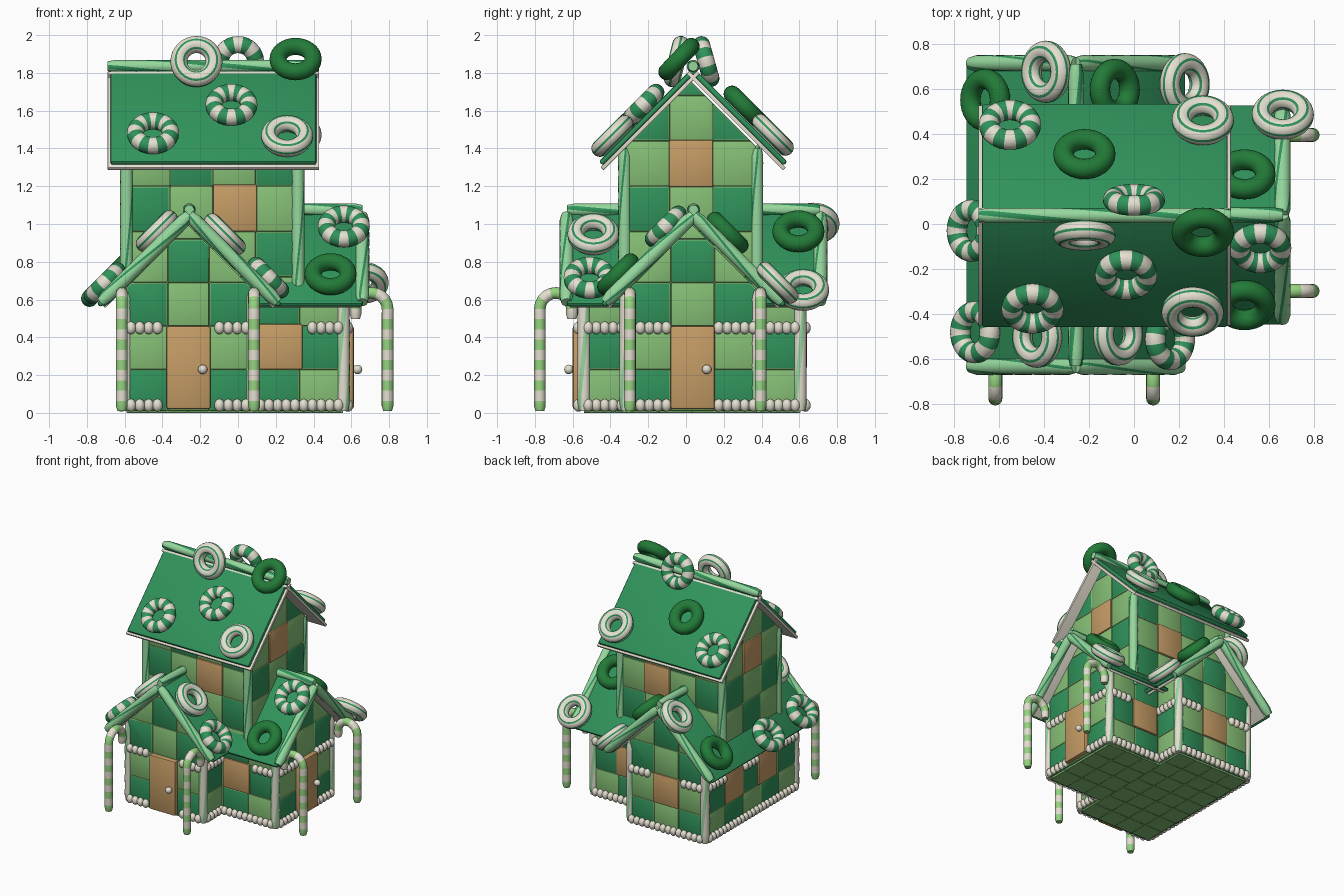
import bpy, bmesh, math
from mathutils import Vector as V, Matrix

if "Cube" in bpy.data.objects:
    bpy.data.objects.remove(bpy.data.objects["Cube"])

def mat(name, *rgb):
    m = bpy.data.materials.new(name)
    lin = [(c / 255 / 12.92) if c < 11 else ((c / 255 + .055) / 1.055) ** 2.4 for c in rgb]
    m.diffuse_color = (*lin, 1)
    m.use_nodes = True
    m.node_tree.nodes["Principled BSDF"].inputs["Base Color"].default_value = m.diffuse_color
    return m

DARK, LIGHT = mat("sea green", 48, 147, 91), mat("light green", 134, 192, 118)
WOOD, CREAM = mat("biscuit", 198, 157, 102), mat("cream icing", 228, 223, 208)
DEEP, CANE = mat("deep green", 34, 122, 56), mat("cane green", 150, 211, 130)
MINT = mat("mint", 150, 216, 158)
X, Y, Z = V((1, 0, 0)), V((0, 1, 0)), V((0, 0, 1))

def finish(name, bm, *mats):
    bmesh.ops.recalc_face_normals(bm, faces=bm.faces)
    me = bpy.data.meshes.new(name)
    bm.to_mesh(me)
    bm.free()
    for m in mats:
        me.materials.append(m)
    ob = bpy.data.objects.new(name, me)
    bpy.context.collection.objects.link(ob)
    return ob

def prism(bm, pts, vec, mi=0):
    lo, hi = [bm.verts.new(p) for p in pts], [bm.verts.new(p + vec) for p in pts]
    n = len(pts)
    fs = [bm.faces.new(lo), bm.faces.new(hi)]
    fs += [bm.faces.new((lo[i], lo[(i + 1) % n], hi[(i + 1) % n], hi[i])) for i in range(n)]
    for f in fs:
        f.material_index = mi

def bevel(bm, w, seg=2):
    bmesh.ops.recalc_face_normals(bm, faces=bm.faces)
    bmesh.ops.bevel(bm, geom=bm.edges[:], offset=w, segments=seg, profile=.5,
                    affect='EDGES', clamp_overlap=True)

def plate(name, c, a, b, n, la, lb, t, m, w=.01):
    # rounded slab centred on c, rising t along n
    bm = bmesh.new()
    prism(bm, [c + a * la * i / 2 + b * lb * j / 2 for i, j in ((-1, -1), (1, -1), (1, 1), (-1, 1))], n * t)
    bevel(bm, w)
    return finish(name, bm, m)

def clip(poly, a, b, c):
    out = []
    for i, p in enumerate(poly):
        q = poly[(i + 1) % len(poly)]
        dp, dq = a * p[0] + b * p[1] - c, a * q[0] + b * q[1] - c
        if dp <= 0:
            out.append(p)
        if dp * dq < 0:
            t = dp / (dp - dq)
            out.append((p[0] + (q[0] - p[0]) * t, p[1] + (q[1] - p[1]) * t))
    return out

def beads(name, pts):
    bm = bmesh.new()
    for p in pts:
        bmesh.ops.create_uvsphere(bm, u_segments=12, v_segments=8, radius=1,
                                  matrix=Matrix.Translation(p) @ Matrix.Diagonal((.027, .027, .034, 1)))
    finish(name, bm, CREAM)

def wall(name, o, u, n, half, cols, z0, top, gable, pitch, par=0, holes=(), trim=True):
    # checkered tiles clipped to the wall outline, with doors, windows and icing beads
    o, w, bm = V((*o, 0)), 2 * half / cols, bmesh.new()
    for r in range(8):
        for i in range(cols):
            a, b, g = -half + i * w, r * pitch, .0005
            p = [(a + g, b + g), (a + w - g, b + g), (a + w - g, b + pitch - g), (a + g, b + pitch - g)]
            lim = [(0, -1, -z0)] + ([(1, 1, top - g), (-1, 1, top - g)] if gable else [(0, 1, top)])
            for l in lim:
                p = clip(p, *l) if p else p
            area = abs(sum(p[k - 1][0] * p[k][1] - p[k][0] * p[k - 1][1] for k in range(len(p)))) / 2
            if area > .001:
                prism(bm, [o + u * s + Z * t for s, t in p], n * .02, (r + i - (cols - 1) // 2 + par) % 2)
    bevel(bm, .006)
    finish(name + "_tiles", bm, LIGHT, DARK)
    for k, (c, zc, h) in enumerate(holes):
        door = h > .3
        plate(f"{name}_{'door' if door else 'window'}_{k}", o + u * c + Z * zc + n * .01, u, Z, n,
              .234, h, .045 if door else .022, WOOD, .012)
        if door:
            bm = bmesh.new()
            bmesh.ops.create_uvsphere(bm, u_segments=16, v_segments=10, radius=.025,
                                      matrix=Matrix.Translation(o + u * (c + .075) + Z * .23 + n * .075))
            finish(name + "_knob", bm, CREAM)
    if trim:
        k = max(2, round(2 * half / .046))
        pts = []
        for j in range(k):
            s = -half + (j + .5) * 2 * half / k
            for z in (.04, .45):
                if not any(abs(s - c) < .125 and (h > .3 or z > .2) for c, zc, h in holes):
                    pts.append(o + u * s + Z * z + n * .025)
        beads(name + "_beads", pts)

def tube(name, pts, ref, r, pick, mats, twist=0, sides=16):
    bm, rings, n = bmesh.new(), [], len(pts)
    for j, p in enumerate(pts):
        t = (pts[min(j + 1, n - 1)] - pts[max(j - 1, 0)]).normalized()
        e, rr = t.cross(ref), r * (.75 if j in (0, n - 1) else 1)
        angs = [math.tau * i / sides + twist * j for i in range(sides)]
        rings.append([bm.verts.new(p + (ref * math.cos(a) + e * math.sin(a)) * rr) for a in angs])
    for j in range(n - 1):
        for i in range(sides):
            k = (i + 1) % sides
            bm.faces.new((rings[j][i], rings[j][k], rings[j + 1][k], rings[j + 1][i])).material_index = pick(i, j)
    bm.faces.new(rings[0])
    bm.faces.new(rings[-1])
    finish(name, bm, *mats)

def stick(name, a, b, r, mats, wide=1, every=6):
    # twisted candy stick
    a, b = V(a), V(b)
    n = max(6, round((b - a).length / .04))
    ref = (b - a).orthogonal().normalized()
    tube(name, [a.lerp(b, j / n) for j in range(n + 1)], ref, r,
         lambda i, j: int(i % every < wide), mats, .12, 18)

def donut(name, pos, nrm, kind):
    R, r, N, M = .093, .045, 32, 24
    q, bm, vs = nrm.to_track_quat('Z', 'Y').to_matrix(), bmesh.new(), []
    for i in range(N):
        a = math.tau * i / N
        vs.append([bm.verts.new(pos + q @ V(((R + r * math.cos(b)) * math.cos(a), (R + r * math.cos(b)) * math.sin(a),
                   r * math.sin(b)))) for b in (math.tau * j / M for j in range(M))])
    for i in range(N):
        for j in range(M):
            f = bm.faces.new((vs[i][j], vs[i - 1][j], vs[i - 1][j - 1], vs[i][j - 1]))
            f.material_index = {'solid': 0, 'radial': i // 2 % 2, 'ring': int(j % 4 == 1)}[kind]
    finish(name, bm, *((DEEP,) if kind == 'solid' else (CREAM, DARK)))

def roof(name, axis, perp, c, zr, half, l0, l1, donuts, rim):
    # 45 degree roof: biscuit layer, coloured layer, ridge stick and sweets
    for s in (-1, 1):
        D, N = (perp * s - Z).normalized(), (perp * s + Z).normalized()
        L = half * math.sqrt(2)
        mid = perp * c + Z * zr + axis * (l0 + l1) / 2 + D * L / 2
        plate(f"{name}_base_{s}", mid - N * .05, axis, D, N, l1 - l0 - .03 + rim, L - .03 + rim, .022, CREAM, .004)
        plate(f"{name}_icing_{s}", mid - N * .03, axis, D, N, l1 - l0 - rim, L - rim, .03, DARK, .012)
    stick(name + "_ridge", perp * c + Z * (zr + .005) + axis * l0, perp * c + Z * (zr + .005) + axis * l1,
          .034, (MINT, DARK), 2)
    for k, (x, y, kind) in enumerate(donuts):
        p = V((x, y, 0))
        d = p.dot(perp) - c
        p.z = zr - abs(d) + .064
        donut(f"{name}_sweet_{k}", p, (perp * math.copysign(1, d) + Z).normalized(), kind)

def core(name, x0, x1, y0, y1, axis, z0, apex):
    bm = bmesh.new()
    if axis is Y:
        h, e, o, vec = (x1 - x0) / 2, X, V(((x0 + x1) / 2, y0, 0)), Y * (y1 - y0)
    else:
        h, e, o, vec = (y1 - y0) / 2, Y, V((x0, (y0 + y1) / 2, 0)), X * (x1 - x0)
    prism(bm, [o + e * s + Z * z for s, z in ((-h, z0), (h, z0), (h, apex - h), (0, apex), (-h, apex - h))], vec)
    finish(name, bm, LIGHT)

# solid bodies: long wing, side wing, tower
core("long_wing_body", -.59, .065, -.54, .605, Y, .02, .995)
core("side_wing_body", 0, .555, -.315, .375, X, .02, .995)
core("tower_body", -.588, .32, -.318, .372, X, .4, 1.755)

# tiled walls
WIN, DOOR = (.35, .24), (.24, .44)
wall("front", (-.262, -.545), X, -Y, .328, 3, .01, .995, True, .23, 0, [(0, *DOOR)])
wall("back", (-.262, .608), -X, Y, .328, 3, .01, .995, True, .23, 0, [(0, *WIN)])
wall("left", (-.592, .032), -Y, -X, .572, 5, .01, .665, False, .23, 0, [(-.235, *WIN), (.19, *WIN)])
wall("notch_front", (.065, -.43), Y, X, .11, 1, .01, .665, False, .23)
wall("notch_back", (.065, .49), Y, X, .11, 1, .01, .665, False, .23)
wall("right", (.558, .035), Y, X, .345, 3, .01, .995, True, .23, 0, [(0, *DOOR)])
wall("side_wing_front", (.325, -.315), X, -Y, .23, 2, .01, .65, False, .23, 1, [(-.1, *WIN)])
wall("side_wing_back", (.325, .375), -X, Y, .23, 2, .01, .65, False, .23, 0, [(.1, *WIN)])
for s, x in ((-1, -.588), (1, .32)):
    wall(f"tower_side_{s}", (x, .027), Y * s, X * s, .345, 3, .67, 1.755, True, .24, 0, [(0, 1.32, .25)], False)
for s, y in ((-1, -.318), (1, .372)):
    wall(f"tower_face_{s}", (-.134, y), X * -s, Y * s, .454, 4, .62, 1.42, False, .24, 0 if s < 0 else 1,
         [(-s * .118, 1.085, .25)], False)

# tiled floor
bm = bmesh.new()
for x0, x1, y0, y1, nx, ny in ((-.59, .065, -.54, .605, 4, 7), (.065, .555, -.315, .375, 3, 4)):
    dx, dy = (x1 - x0) / nx, (y1 - y0) / ny
    for i in range(nx):
        for j in range(ny):
            prism(bm, [V((x0 + dx * (i + a), y0 + dy * (j + b), .022)) for a, b in ((0, 0), (1, 0), (1, 1), (0, 1))],
                  Z * -.022)
bevel(bm, .002, 1)
finish("floor_tiles", bm, LIGHT)

# roofs and their sweets
roof("tower_roof", X, Y, .038, 1.83, .51, -.69, .43, [
    (-.45, -.375, 'radial'), (-.035, -.225, 'radial'), (.26, -.39, 'ring'),
    (-.55, .44, 'radial'), (-.22, .31, 'solid'), (.305, .46, 'ring')], .03)
roof("long_roof", Y, X, -.258, 1.07, .49, -.63, .71, [
    (-.66, .55, 'solid'), (-.39, .675, 'ring'), (-.085, .595, 'solid'), (.225, .62, 'ring'), (-.72, -.03, 'radial'),
    (-.705, -.48, 'radial'), (-.43, -.5, 'ring'), (-.07, -.49, 'ring'), (.16, -.51, 'radial')], 0)
roof("side_roof", X, Y, .04, 1.07, .49, .1, .66, [
    (.49, .22, 'solid'), (.66, .485, 'ring'), (.56, -.107, 'radial'), (.49, -.36, 'solid')], 0)
donut("standing_sweet_front", V((-.22, -.05, 1.86)), V((0, -.97, .24)), 'ring')
donut("standing_sweet_back", V((0, .107, 1.86)), V((0, .96, .27)), 'radial')
donut("leaning_sweet", V((.305, -.037, 1.873)), V((0, -.72, .69)), 'solid')

# candy sticks along the lower gables
for s in (-1, 1):
    for k, y in enumerate((-.632, .712)):
        stick(f"gable_stick_{k}_{s}", (-.258, y, 1.047), (-.258 + s * .468, y, .585), .037, (MINT, DARK))
    stick(f"side_gable_stick_{s}", (.658, .04, 1.047), (.658, .04 + s * .468, .585), .037, (MINT, DARK))

# corner columns
for k, (x, y) in enumerate(((-.595, -.54), (.07, -.54), (-.595, .605), (.07, .605), (.558, -.318), (.558, .378))):
    stick(f"corner_column_{k}", (x, y, .01), (x, y, .65), .034, (CREAM, MINT), 2)
for k, (x, y) in enumerate(((-.59, -.325), (.318, -.325), (-.59, .375), (.318, .375))):
    stick(f"tower_column_{k}", (x, y, .6), (x, y, 1.4), .034, (MINT, DARK), 1, 9)

# candy canes beside the doors
prof = [(.085, .01 + .027 * j) for j in range(21)]
prof += [(.085 * math.cos(a), .55 + .085 * math.sin(a)) for a in (math.pi * j / 10 for j in range(1, 11))]
prof += [(-.085, .523), (-.085, .496)]
for k, (base, out, ref) in enumerate((((-.615, -.689, 0), -Y, X), ((.085, -.689, 0), -Y, X),
                                      ((.707, -.297, 0), X, Y), ((.707, .395, 0), X, Y))):
    tube(f"candy_cane_{k}", [V(base) + out * a + Z * z for a, z in prof], ref, .031,
         lambda i, j: j // 2 % 2, (CANE, CREAM))

bpy.ops.object.select_all(action='SELECT')
bpy.context.view_layer.objects.active = bpy.context.scene.objects[0]
bpy.ops.object.shade_smooth_by_angle(angle=math.radians(40))
